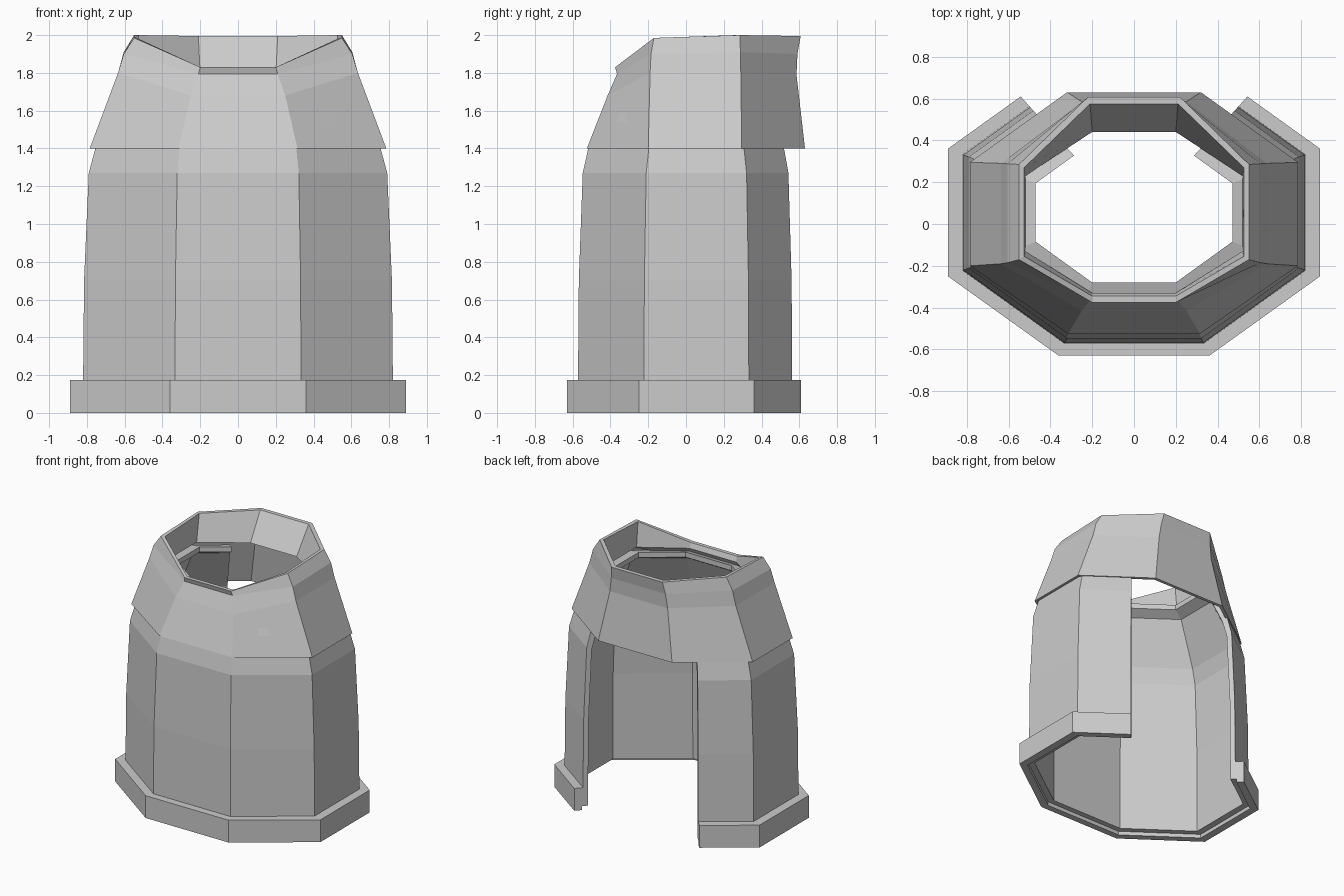
import bpy, bmesh

if "Cube" in bpy.data.objects:
    bpy.data.objects.remove(bpy.data.objects["Cube"])

YC = 0.055  # centre of the octagons in y


def mirror_loop(half):
    """Right-hand points (back to front) plus their mirror image."""
    return half + [(-x, y, z) for x, y, z in reversed(half)]


def build(name, rings, close_around):
    """Skin a closed list of rings; open rings get end caps."""
    bm = bmesh.new()
    vs = [[bm.verts.new(p) for p in r] for r in rings]
    n = len(vs[0])
    for i in range(len(vs)):
        a, b = vs[i], vs[(i + 1) % len(vs)]
        for j in range(n if close_around else n - 1):
            k = (j + 1) % n
            bm.faces.new((a[j], a[k], b[k], b[j]))
    if not close_around:
        bm.faces.new([r[0] for r in vs])
        bm.faces.new([r[-1] for r in vs])
    bmesh.ops.recalc_face_normals(bm, faces=bm.faces)
    me = bpy.data.meshes.new(name)
    bm.to_mesh(me)
    bm.free()
    ob = bpy.data.objects.new(name, me)
    bpy.context.collection.objects.link(ob)
    return ob


def open_octagon(X, z):
    """Octagon of half width X, cut radially on its two back diagonals."""
    t = (0.89 - X) / 0.42
    a, b, Y = 0.36 - 0.16 * t, 0.305 - 0.165 * t, 0.685 - 0.35 * t
    s = (Y - b) / (X - a)
    cx = (YC + b + s * X - 0.009) / (1.108 + s)
    return mirror_loop([(cx, 1.108 * cx + 0.009, z), (X, YC + b, z),
                        (X, YC - b, z), (a, YC - Y, z)])


# Lower wall with plinth and inner ledge: (half width, height) cross-section
wall_profile = [
    (0.89, 0), (0.89, 0.175), (0.82, 0.175), (0.815, 0.7), (0.79, 1.27),
    (0.755, 1.40), (0.58, 1.75), (0.47, 1.78), (0.47, 1.74), (0.55, 1.70),
    (0.715, 1.37), (0.75, 1.25), (0.775, 0.7), (0.78, 0.03), (0.83, 0.03),
    (0.83, 0),
]
build("lower_wall", [open_octagon(X, z) for X, z in wall_profile], False)


def hood_ring(X, yb, yf, zs, zsf, ab, Yb, zb, af, Yf, zf):
    return mirror_loop([(ab, Yb, zb), (X, yb, zs), (X, yf, zsf), (af, Yf, zf)])


# Hood: outer skin, slanted rim, inner funnel, underside
hood = [
    hood_ring(0.785, 0.295, -0.20, 1.40, 1.40, 0.32, 0.63, 1.40, 0.315, -0.525, 1.40),
    hood_ring(0.635, 0.29, -0.19, 1.80, 1.80, 0.25, 0.585, 1.79, 0.25, -0.415, 1.68),
    hood_ring(0.605, 0.288, -0.185, 1.91, 1.90, 0.235, 0.59, 1.90, 0.21, -0.365, 1.795),
    hood_ring(0.55, 0.285, -0.17, 2.0, 1.985, 0.22, 0.607, 1.995, 0.20, -0.375, 1.83),
    hood_ring(0.525, 0.27, -0.155, 2.0, 1.98, 0.21, 0.575, 1.995, 0.20, -0.345, 1.83),
    hood_ring(0.52, 0.23, -0.13, 1.79, 1.79, 0.20, 0.44, 1.79, 0.20, -0.33, 1.79),
    hood_ring(0.60, 0.27, -0.17, 1.75, 1.75, 0.24, 0.555, 1.75, 0.24, -0.385, 1.68),
    hood_ring(0.765, 0.285, -0.19, 1.40, 1.40, 0.31, 0.605, 1.40, 0.305, -0.508, 1.40),
]
build("hood", hood, True)
